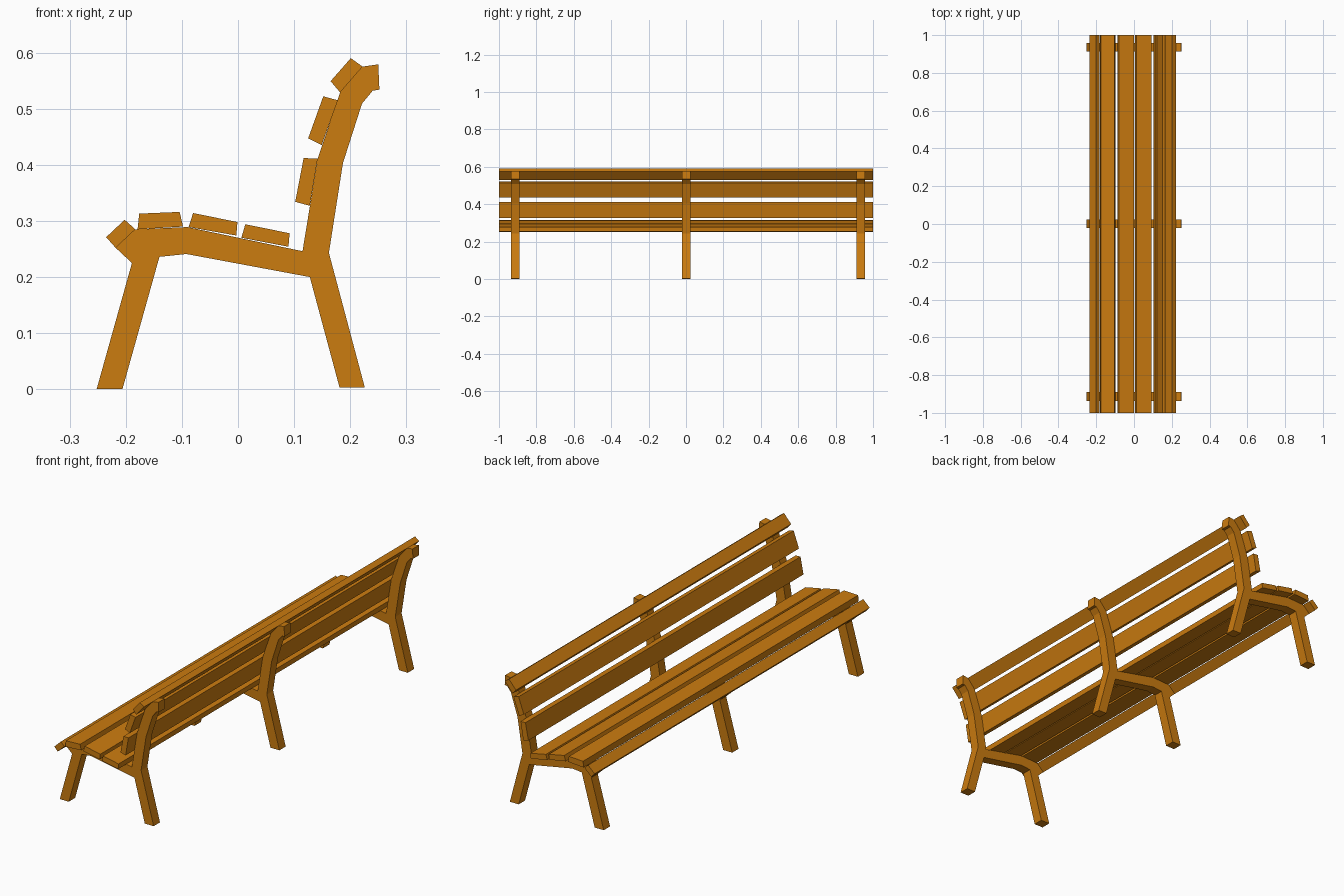
import bpy, bmesh

wood = bpy.data.materials.new("orange_wood")
wood.diffuse_color = (0.6, 0.2, 0.005, 1)


def extrude_profile(name, pts, y0, y1):
    """Extrude an (x, z) outline along y."""
    bm = bmesh.new()
    face = bm.faces.new([bm.verts.new((x, y0, z)) for x, z in pts])
    ext = bmesh.ops.extrude_face_region(bm, geom=[face], use_keep_orig=True)
    verts = [v for v in ext["geom"] if isinstance(v, bmesh.types.BMVert)]
    bmesh.ops.translate(bm, verts=verts, vec=(0, y1 - y0, 0))
    bmesh.ops.recalc_face_normals(bm, faces=bm.faces)
    me = bpy.data.meshes.new(name)
    bm.to_mesh(me)
    bm.free()
    me.materials.append(wood)
    ob = bpy.data.objects.new(name, me)
    bpy.context.collection.objects.link(ob)
    return ob


# Support frames: legs, seat rail and curved back post in one outline
frame = [
    (-0.252, 0), (-0.206, 0), (-0.140, 0.236), (-0.092, 0.241), (0.128, 0.200),
    (0.181, 0.003), (0.226, 0.003), (0.162, 0.243), (0.187, 0.403),
    (0.221, 0.509), (0.240, 0.532), (0.252, 0.534), (0.250, 0.579),
    (0.222, 0.575), (0.182, 0.529), (0.142, 0.411), (0.115, 0.246),
    (-0.090, 0.289), (-0.183, 0.285), (-0.218, 0.252), (-0.189, 0.225),
]
for name, y in (("left", -0.913), ("middle", 0.001), ("right", 0.935)):
    extrude_profile(name + "_frame", frame, y - 0.023, y + 0.023)

# Seat slats, front to back
seat = [
    [(-0.218, 0.252), (-0.183, 0.285), (-0.202, 0.302), (-0.235, 0.271)],
    [(-0.179, 0.285), (-0.098, 0.290), (-0.104, 0.316), (-0.176, 0.313)],
    [(-0.088, 0.289), (-0.003, 0.274), (-0.001, 0.298), (-0.080, 0.314)],
    [(0.006, 0.270), (0.090, 0.254), (0.092, 0.278), (0.013, 0.294)],
]
# Backrest slats, bottom to top
back = [
    [(0.102, 0.334), (0.128, 0.327), (0.142, 0.411), (0.117, 0.412)],
    [(0.125, 0.447), (0.149, 0.435), (0.178, 0.515), (0.152, 0.522)],
    [(0.165, 0.549), (0.182, 0.529), (0.222, 0.575), (0.201, 0.590)],
]
for group, slats in (("seat_slat", seat), ("back_slat", back)):
    for i, pts in enumerate(slats, 1):
        extrude_profile(f"{group}_{i}", pts, -1, 1)
